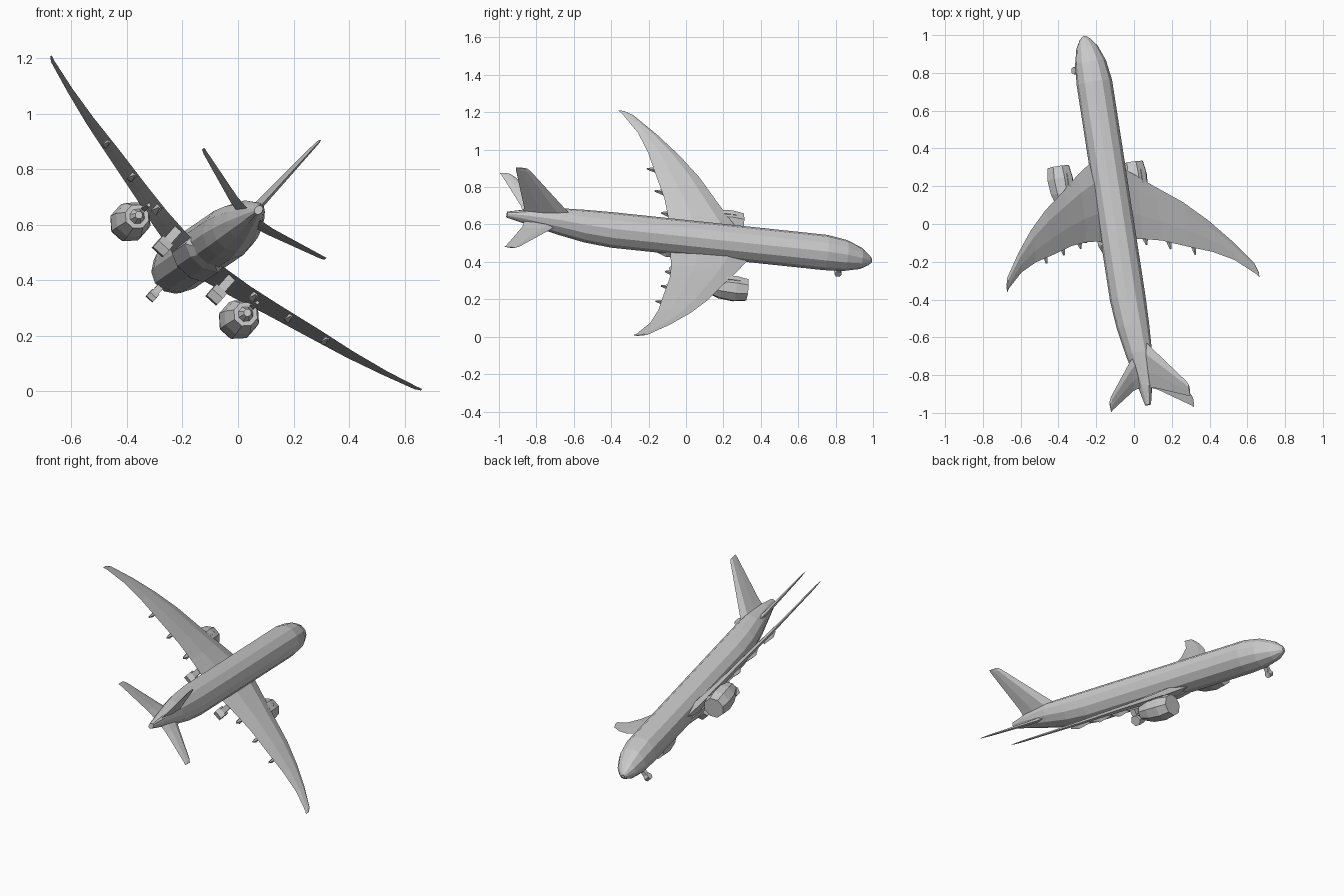
import bpy, bmesh
from math import sin, cos, pi
from mathutils import Vector, Matrix

if "Cube" in bpy.data.objects:
    bpy.data.objects.remove(bpy.data.objects["Cube"])

# Aircraft frame: local x = right wing, y = nose, z = up (banked and pitched in the world)
nose = Vector((-0.152, 0.983, -0.104)).normalized()
right = Vector((0.742, 0.05, -0.669))
right = (right - nose * right.dot(nose)).normalized()
up = right.cross(nose)
POSE = Matrix.Translation((-0.094, 0, 0.529)) @ Matrix((right, nose, up)).transposed().to_4x4()


def loft(name, rings, mirror=False):
    """Skin a list of equal-length point rings and cap both ends."""
    bm = bmesh.new()
    loops = [[bm.verts.new(p) for p in ring] for ring in rings]
    n = len(loops[0])
    for a, b in zip(loops, loops[1:]):
        for i in range(n):
            j = (i + 1) % n
            bm.faces.new((a[i], a[j], b[j], b[i]))
    bm.faces.new(loops[0])
    bm.faces.new(loops[-1])
    bmesh.ops.recalc_face_normals(bm, faces=bm.faces)
    mesh = bpy.data.meshes.new(name)
    bm.to_mesh(mesh)
    bm.free()
    ob = bpy.data.objects.new(name, mesh)
    bpy.context.collection.objects.link(ob)
    ob.matrix_world = POSE
    if mirror:
        ob.modifiers.new("mirror", 'MIRROR').use_axis[0] = True
    return ob


def tube(name, sections, sides, x=0, mirror=False):
    """Body along y; sections are (y, centre z, half width, half height)."""
    rings = [[(x + w * cos(2 * pi * (i + .5) / sides), y, z + h * sin(2 * pi * (i + .5) / sides))
              for i in range(sides)] for y, z, w, h in sections]
    return loft(name, rings, mirror)


def foil_ring(le, te, thick):
    """Six-point aerofoil as (chord position, thickness offset)."""
    c = le - te
    return [(le, 0), (le - .25 * c, thick / 2), (le - .65 * c, thick * .4),
            (te, 0), (le - .65 * c, -thick * .3), (le - .25 * c, -thick / 2)]


def wing(name, sections):
    """Sections are (span x, leading y, trailing y, z, thickness)."""
    return loft(name, [[(x, y, z + t) for y, t in foil_ring(le, te, th)]
                       for x, le, te, z, th in sections], True)


# Fuselage with upswept tail and rounded nose
tube("fuselage", [(-.98, .03, .014, .018), (-.88, .03, .034, .042), (-.7, .021, .067, .074),
                  (-.55, .007, .086, .088), (-.4, 0, .095, .095), (.76, 0, .095, .095),
                  (.87, -.006, .083, .083), (.955, -.015, .058, .056),
                  (1.0, -.021, .028, .026), (1.015, -.023, .01, .01)], 12)

# Belly fairing between the wings
tube("belly_fairing", [(-.2, -.065, .03, .02), (-.1, -.065, .085, .042),
                       (.22, -.065, .085, .042), (.36, -.065, .03, .02)], 8)

# Swept main wings with dihedral
wing("main_wing", [(.04, .36, -.08, -.052, .06), (.2, .27, -.083, -.035, .045),
                   (.32, .195, -.1, -.018, .034), (.49, .095, -.147, .005, .026),
                   (.63, -.01, -.182, .022, .02), (.76, -.13, -.235, .04, .014),
                   (.88, -.26, -.318, .057, .01), (.898, -.305, -.338, .06, .005)])

# Tailplane
wing("tailplane", [(.01, -.68, -.88, .022, .025), (.085, -.75, -.9, .028, .022),
                   (.28, -.93, -1.0, .058, .01), (.296, -.955, -1.012, .06, .006)])

# Upright fin
loft("tail_fin", [[(t, y, z) for y, t in foil_ring(le, te, th)]
                  for z, le, te, th in [(.03, -.58, -.89, .035), (.1, -.665, -.9, .03),
                                        (.355, -.91, -.99, .012), (.37, -.93, -.992, .008)]])

# Engines, rear cones and pylons under the wings
tube("engine", [(.12, -.085, .045, .045), (.19, -.09, .066, .066), (.27, -.093, .072, .072),
                (.335, -.093, .062, .062)], 8, .263, True)
tube("engine_cone", [(.085, -.083, .014, .014), (.125, -.085, .03, .03)], 8, .263, True)
tube("engine_pylon", [(.02, -.04, .008, .012), (.14, -.038, .014, .025),
                      (.29, -.035, .01, .014)], 4, .263, True)

# Flap track fairings along the trailing edge
for x, te, z, r in [(.235, -.085, -.044, .024), (.38, -.118, -.022, .02), (.53, -.158, -.002, .018)]:
    tube("flap_fairing", [(te - .03, z - .004, .004, .004), (te + .025, z - .008, r * .75, r),
                          (te + .11, z - .004, .006, .008)], 4, x, True)


def gear(name, x, y, top, bottom, leg, wheel, mirror):
    """Simple leg with a chunky six-sided wheel block."""
    loft(name + "_leg", [[(x + a * leg, y + b * leg, z) for a, b in ((-1, -1), (1, -1), (1, 1), (-1, 1))]
                         for z in (top, bottom + wheel)], mirror)
    loft(name + "_wheel", [[(x + dx, y + wheel * cos(i * pi / 3), bottom + wheel + wheel * sin(i * pi / 3))
                            for i in range(6)] for dx in (-wheel * .8, wheel * .8)], mirror)


# Landing gear
gear("main_gear", .13, -.04, -.05, -.165, .016, .032, True)
gear("nose_gear", 0, .85, -.06, -.15, .012, .02, False)
